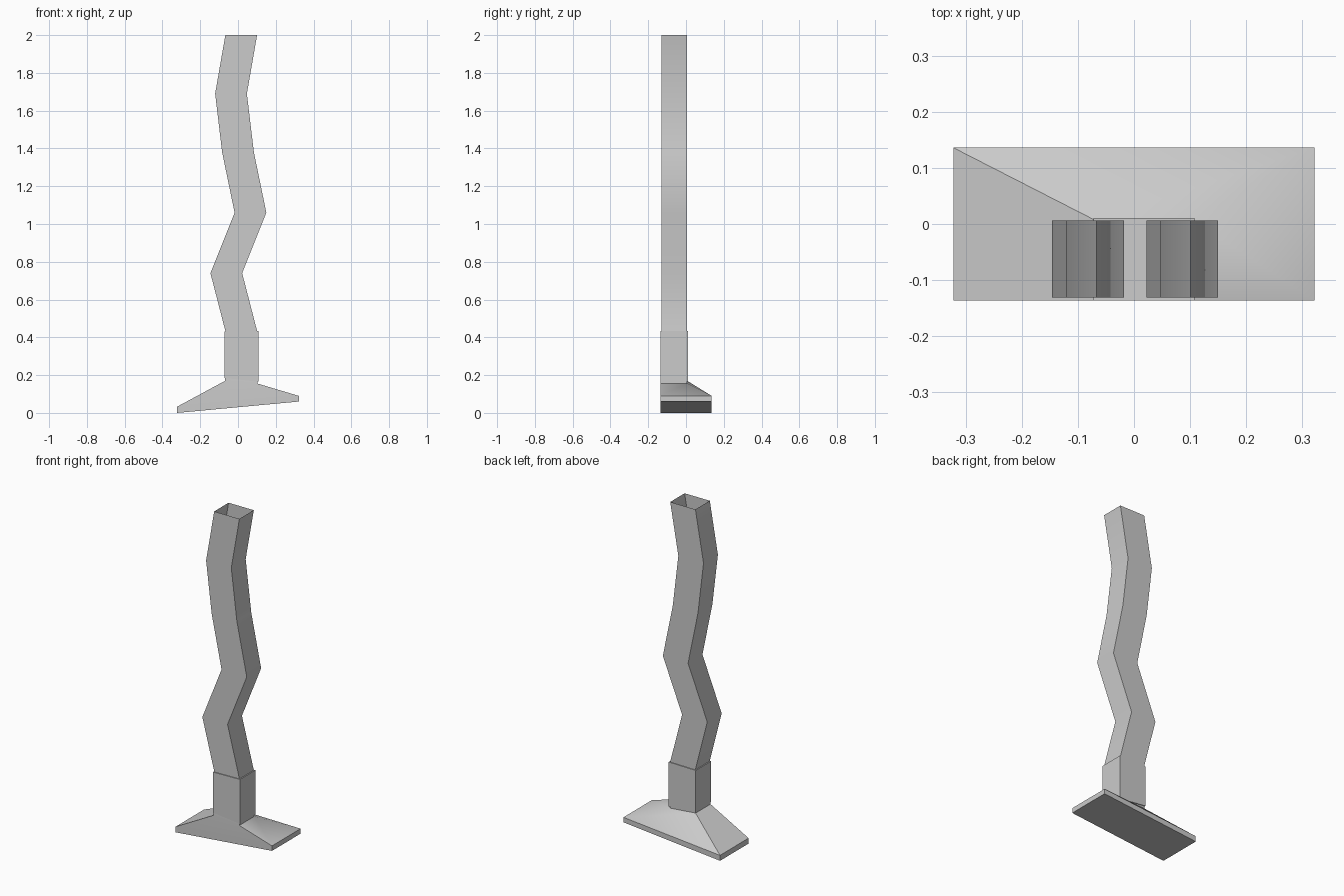
import bpy
import bmesh

if "Cube" in bpy.data.objects:
    bpy.data.objects.remove(bpy.data.objects["Cube"], do_unlink=True)

grey = bpy.data.materials.new("light grey")
grey.use_nodes = True
colour = (0.6, 0.6, 0.6, 1)
grey.diffuse_color = colour
grey.node_tree.nodes["Principled BSDF"].inputs["Base Color"].default_value = colour


def loft(name, rings, cap_bottom=False, cap_top=False, inset=0):
    """Skin rectangles given as (x0, z0, x1, z1, y0, y1), listed from bottom to top."""
    bm = bmesh.new()
    loops = []
    for x0, z0, x1, z1, y0, y1 in rings:
        corners = [(x0, y0, z0), (x1, y0, z1), (x1, y1, z1), (x0, y1, z0)]
        loops.append([bm.verts.new(c) for c in corners])
    for low, high in zip(loops, loops[1:]):
        for i in range(4):
            j = (i + 1) % 4
            bm.faces.new((low[i], low[j], high[j], high[i]))
    if cap_top:
        bm.faces.new(loops[-1])
    if cap_bottom:
        sole = bm.faces.new(loops[0][::-1])
        if inset:
            bmesh.ops.inset_individual(bm, faces=[sole], thickness=inset, depth=-0.005)
    mesh = bpy.data.meshes.new(name)
    bm.to_mesh(mesh)
    bm.free()
    mesh.materials.append(grey)
    obj = bpy.data.objects.new(name, mesh)
    bpy.context.collection.objects.link(obj)
    bpy.context.view_layer.objects.active = obj
    bpy.ops.object.select_all(action="DESELECT")
    obj.select_set(True)
    bpy.ops.object.shade_smooth_by_angle(angle=0.75)
    return obj


# Bent square pipe, open at the top
centres = [(0.018, 0.40), (0.018, 0.43), (-0.062, 0.74), (0.066, 1.06),
           (0, 1.38), (-0.037, 1.69), (0.017, 2)]
half = 0.084
loft("bent_pipe", [(x - half, z, x + half, z, -0.131, 0.006) for x, z in centres])

# Sleeve around the foot of the pipe
front, back = -0.136, 0.011
loft("sleeve", [(-0.072, 0.185, 0.108, 0.165, front, back),
                (-0.072, 0.43, 0.108, 0.433, front, back)],
     cap_bottom=True, cap_top=True)

# Tilted flared nozzle: thin rim, sloping top and short neck
loft("nozzle", [(-0.322, 0, 0.322, 0.06, front, 0.136),
                (-0.322, 0.033, 0.322, 0.09, front, 0.136),
                (-0.068, 0.17, 0.104, 0.155, front, 0.006),
                (-0.068, 0.2, 0.104, 0.18, front + 0.002, 0.006)],
     cap_bottom=True, inset=0.02)
